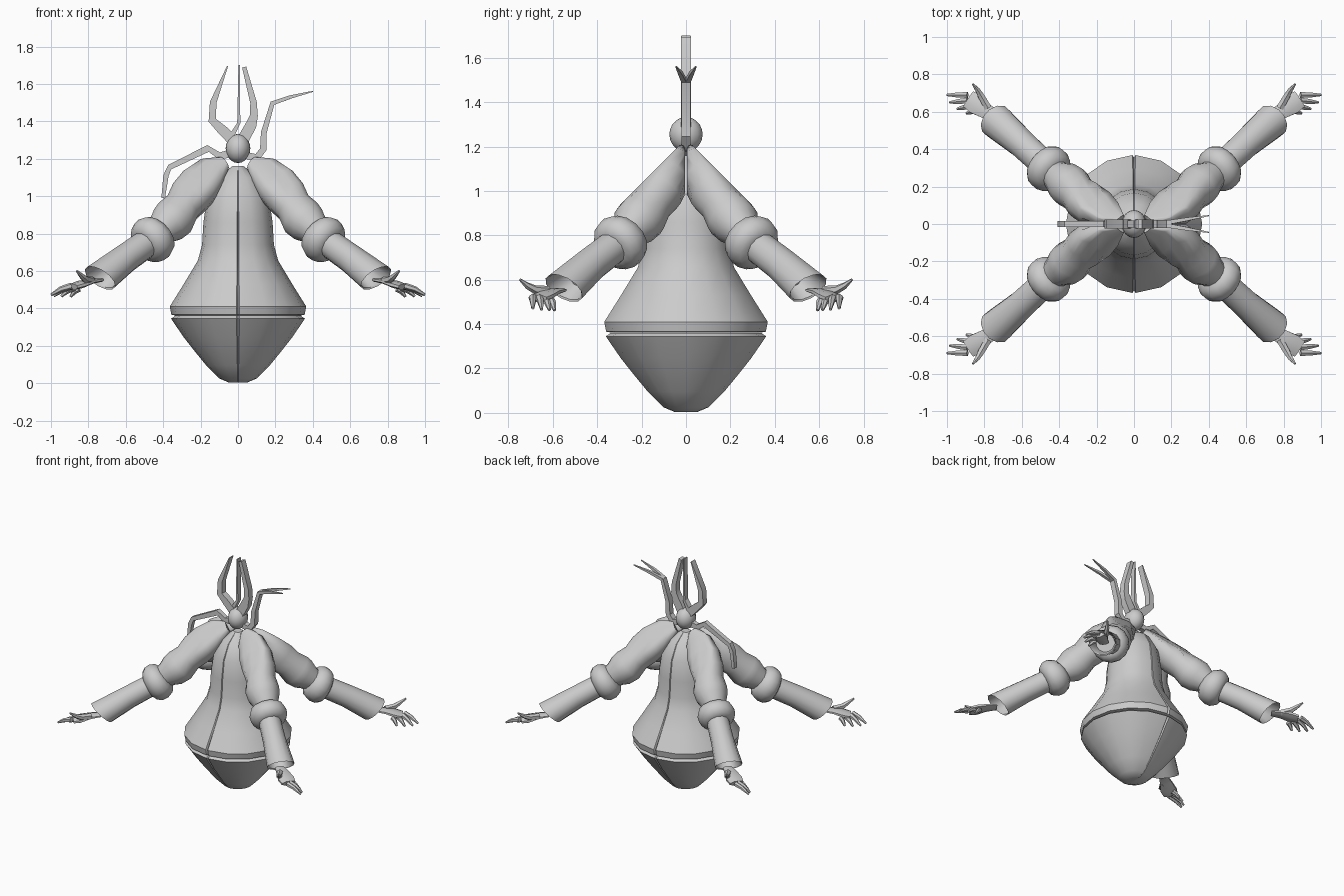
import bpy, bmesh, math
from mathutils import Vector

if "Cube" in bpy.data.objects:
    bpy.data.objects.remove(bpy.data.objects["Cube"])

mat = bpy.data.materials.new("plain grey")
mat.diffuse_color = (0.6, 0.6, 0.6, 1)
mat.use_nodes = True
mat.node_tree.nodes["Principled BSDF"].inputs["Base Color"].default_value = mat.diffuse_color


def finish(name, bm, angle=40):
    bmesh.ops.recalc_face_normals(bm, faces=bm.faces)
    me = bpy.data.meshes.new(name)
    bm.to_mesh(me)
    bm.free()
    me.materials.append(mat)
    ob = bpy.data.objects.new(name, me)
    bpy.context.collection.objects.link(ob)
    bpy.ops.object.select_all(action='DESELECT')
    ob.select_set(True)
    bpy.context.view_layer.objects.active = ob
    bpy.ops.object.shade_smooth_by_angle(angle=math.radians(angle))
    return ob


def bridge(bm, rings):
    for a, b in zip(rings, rings[1:]):
        n = len(a)
        for i in range(n):
            bm.faces.new((a[i], a[(i + 1) % n], b[(i + 1) % n], b[i]))
    bm.faces.new(rings[0])
    bm.faces.new(rings[-1])


def tube(bm, path, ref=(0, 0, 1), sides=12, flat=1.0, normals=None):
    """Sweep a ring along path entries (x, y, z, radius); flat scales along ref."""
    pts = [Vector(p[:3]) for p in path]
    rings = []
    for i, p in enumerate(pts):
        t = (pts[min(i + 1, len(pts) - 1)] - pts[max(i - 1, 0)])
        if normals and i in normals:
            t = Vector(normals[i])
        t.normalize()
        u = t.cross(Vector(ref)).normalized()
        v = u.cross(t)
        r = path[i][3]
        ring = []
        for k in range(sides):
            a = 2 * math.pi * (k + 0.5) / sides
            ring.append(bm.verts.new(p + u * math.cos(a) * r + v * math.sin(a) * r * flat))
        rings.append(ring)
    bridge(bm, rings)


def mirror_to(bm, sx, sy):
    for v in bm.verts:
        v.co.x *= sx
        v.co.y *= sy


# Body: two side shells, each split at the waist, with a hairline front/back crack
lower = [(.05, .004), (.10, .025), (.17, .095), (.235, .175), (.29, .245), (.358, .345), (.335, .361)]
upper = [(.335, .362), (.356, .366), (.365, .41), (.29, .53), (.215, .655), (.192, .74),
         (.185, .86), (.165, 1.0), (.11, 1.1), (.03, 1.16)]
for label, profile in (("lower", lower), ("upper", upper)):
    for side, s in (("right", 1), ("left", -1)):
        bm = bmesh.new()
        rings = []
        for r, z in profile:
            ring = [bm.verts.new((0, -r * .975, z))]
            for k in range(9):
                a = math.radians(-88.7 + 177.4 * k / 8)
                ring.append(bm.verts.new((r * math.cos(a), r * 1.01 * math.sin(a), z)))
            ring.append(bm.verts.new((0, r * .975, z)))
            rings.append(ring)
        bridge(bm, rings)
        mirror_to(bm, s, 1)
        finish(f"{label}_shell_{side}", bm, 35)

# Arms: puffed upper sleeve, cuff, open forearm sleeve and hand, four times
sleeve = [(.075, .01, 1.175, .04), (.14, .045, 1.13, .09), (.205, .085, 1.06, .115),
          (.26, .125, .995, .114), (.30, .16, .94, .1), (.34, .20, .885, .116),
          (.375, .23, .85, .108), (.41, .255, .82, .085), (.44, .28, .79, .075)]
cuff = [(.41, .255, .81, .075), (.425, .267, .795, .112), (.45, .29, .775, .128),
        (.475, .312, .755, .125), (.495, .33, .74, .105), (.505, .338, .733, .075)]
forearm = [(.47, .31, .76, .075), (.60, .43, .668, .078), (.738, .55, .562, .094),
           (.733, .546, .566, .086), (.66, .485, .62, .064)]
tips = [(1.0, .69, .472), (.985, .65, .466), (.945, .615, .464), (.895, .592, .462)]
knuckles = [(.89, .69, .52), (.89, .66, .518), (.875, .632, .51), (.85, .607, .505)]
end_n = (.5, .45, -.75)
axis_n = (.66, .59, -.47)
for fb, sy in (("front", -1), ("back", 1)):
    for side, sx in (("right", 1), ("left", -1)):
        tag = f"{fb}_{side}"

        bm = bmesh.new()
        tube(bm, sleeve, sides=14)
        for v in bm.verts:          # sleeves meet at the middle plane and thin out to the shoulder
            v.co.y = max(min(v.co.y, .025 + max(0, 1.21 - v.co.z)), .004)
        mirror_to(bm, sx, sy)
        finish("upper_sleeve_" + tag, bm, 60)

        bm = bmesh.new()
        tube(bm, cuff, sides=14)
        mirror_to(bm, sx, sy)
        finish("cuff_" + tag, bm, 60)

        bm = bmesh.new()
        tube(bm, forearm, normals={1: axis_n, 2: end_n, 3: end_n, 4: axis_n})
        mirror_to(bm, sx, sy)
        finish("forearm_sleeve_" + tag, bm)

        # Hand: wide flat palm, four bent fingers, raised thumb
        bm = bmesh.new()
        tube(bm, [(.735, .565, .553, .034), (.79, .603, .545, .045), (.845, .642, .527, .06),
                  (.885, .668, .515, .052)], sides=8, flat=.34)
        for k, t in zip(knuckles, tips):
            m = (Vector(k) + Vector(t)) / 2 + Vector((0, 0, .008))
            tube(bm, [(*k, .018), (*m, .015), (*t, .007)], sides=6)
        tube(bm, [(.78, .62, .55, .022), (.815, .68, .555, .02), (.835, .715, .573, .015),
                  (.862, .748, .60, .006)], sides=6)
        mirror_to(bm, sx, sy)
        finish("hand_" + tag, bm)

# Head
bm = bmesh.new()
bmesh.ops.create_uvsphere(bm, u_segments=16, v_segments=10, radius=1)
for v in bm.verts:
    v.co = Vector((v.co.x * .066, v.co.y * .075, v.co.z * .078 + 1.255))
finish("head", bm, 60)

# Thin jointed limbs on the head, all in the middle plane; last value = fixed half depth
limbs = {
    "left_horn": ([(-.03, 0, 1.30, .04), (-.085, 0, 1.355, .038), (-.137, 0, 1.405, .03),
                   (-.133, 0, 1.50, .025), (-.056, 0, 1.695, .004)], .023),
    "right_horn": ([(.02, 0, 1.29, .045), (.07, 0, 1.38, .042), (.085, 0, 1.43, .03),
                    (.083, 0, 1.50, .025), (.033, 0, 1.69, .016)], .023),
    "middle_spike": ([(-.03, 0, 1.33, .018), (.004, 0, 1.39, .012), (.006, 0, 1.70, .005)], .02),
    "raised_limb": ([(.03, 0, 1.22, .026), (.10, 0, 1.205, .03), (.135, 0, 1.25, .025),
                     (.138, 0, 1.34, .022), (.185, 0, 1.50, .016)], .021),
    "raised_prong_front": ([(.18, -.008, 1.495, .016), (.28, -.025, 1.53, .013),
                            (.40, -.045, 1.56, .004)], None),
    "raised_prong_back": ([(.18, .008, 1.495, .016), (.28, .025, 1.53, .013),
                           (.40, .045, 1.56, .004)], None),
    "hanging_limb": ([(-.03, 0, 1.23, .032), (-.10, 0, 1.215, .027), (-.16, 0, 1.255, .026),
                      (-.365, 0, 1.155, .02), (-.385, 0, 1.11, .02), (-.40, 0, .99, .014)], .017),
}
for name, (path, depth) in limbs.items():
    bm = bmesh.new()
    tube(bm, path, ref=(0, 1, 0), sides=4)
    if depth:
        for v in bm.verts:
            v.co.y = math.copysign(depth, v.co.y)
    finish(name, bm, 30)
